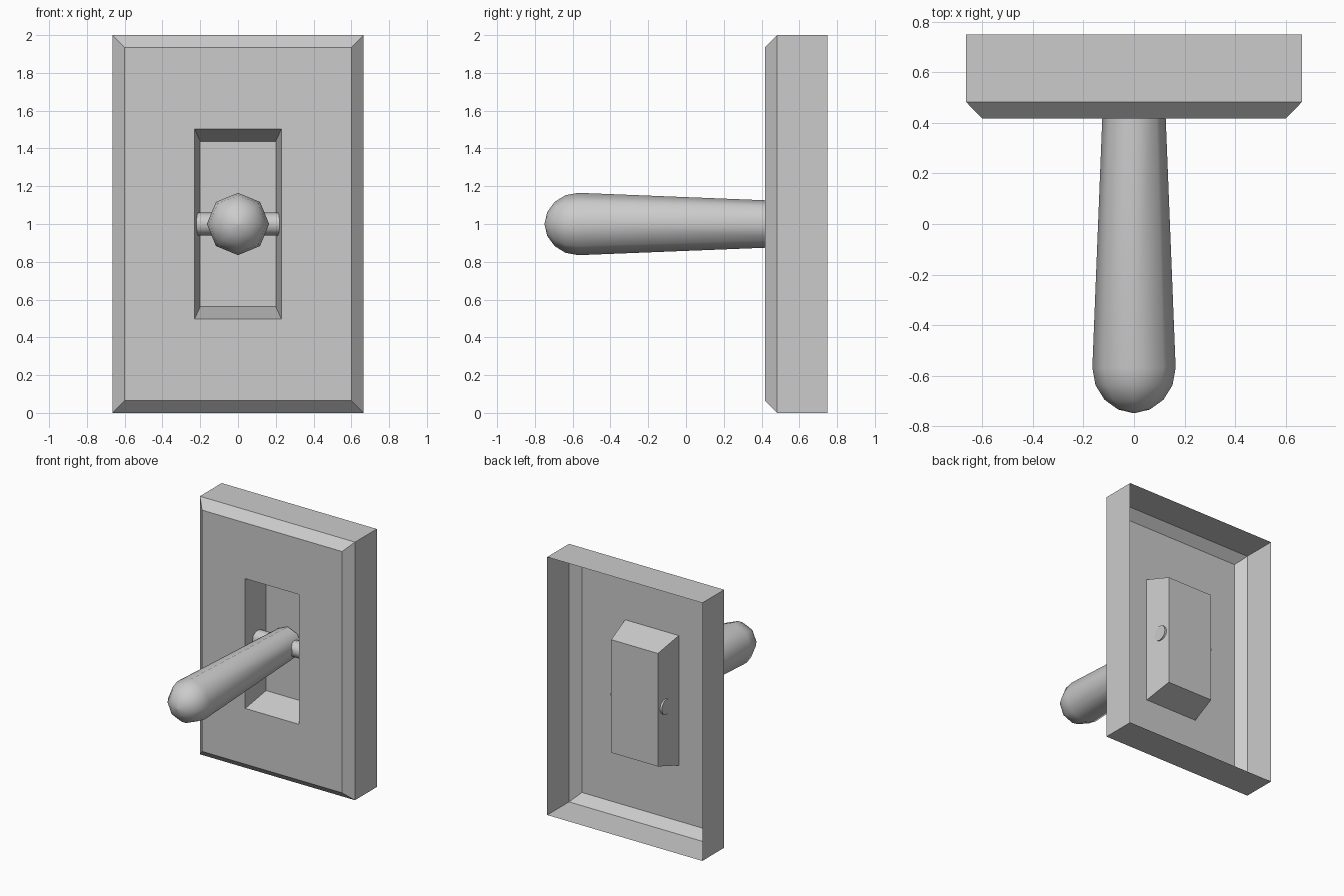
import bpy, bmesh
from math import sin, cos, pi

if "Cube" in bpy.data.objects:
    bpy.data.objects.remove(bpy.data.objects["Cube"])


def loft(name, rings, cap_start=False, cap_end=False, smooth=False):
    """Skin a list of equal-sized point rings into one surface."""
    bm = bmesh.new()
    vs = [[bm.verts.new(p) for p in r] for r in rings]
    n = len(rings[0])
    for a, b in zip(vs, vs[1:]):
        for i in range(n):
            j = (i + 1) % n
            bm.faces.new((a[i], a[j], b[j], b[i]))
    if cap_start:
        bm.faces.new(vs[0][::-1])
    if cap_end:
        bm.faces.new(vs[-1])
    mesh = bpy.data.meshes.new(name)
    bm.to_mesh(mesh)
    bm.free()
    obj = bpy.data.objects.new(name, mesh)
    bpy.context.collection.objects.link(obj)
    if smooth:
        bpy.ops.object.select_all(action='DESELECT')
        obj.select_set(True)
        bpy.context.view_layer.objects.active = obj
        bpy.ops.object.shade_smooth_by_angle(angle=pi / 3)
    return obj


def rect(hx, hz, y):
    return [(-hx, y, 1 - hz), (hx, y, 1 - hz), (hx, y, 1 + hz), (-hx, y, 1 + hz)]


def ring_y(r, y, n=8):
    return [(r * cos(2 * pi * i / n), y, 1 + r * sin(2 * pi * i / n)) for i in range(n)]


def ring_x(r, x, y, n=12):
    return [(x, y + r * cos(2 * pi * i / n), 1 + r * sin(2 * pi * i / n)) for i in range(n)]


# wall plate: open-backed shell with bevelled front and tapered recess
loft("wall_plate", [
    rect(0.665, 1.0, 0.75),
    rect(0.665, 1.0, 0.483),
    rect(0.60, 0.935, 0.417),
    rect(0.23, 0.503, 0.417),
    rect(0.20, 0.438, 0.63),
], cap_end=True)

# lever: tapered eight-sided shaft with a domed tip
R, C = 0.165, -0.57
dome = [ring_y(R * cos(a), C - 0.178 * sin(a)) for a in (k * pi / 8 for k in range(4))]
dome.append(ring_y(0.004, -0.749))
loft("lever", [ring_y(0.118, 0.61)] + dome, True, True, smooth=True)

# pivot pin: passes through both recess walls
loft("pivot_pin", [ring_x(0.06, -0.22, 0.55), ring_x(0.06, 0.22, 0.55)],
     True, True, smooth=True)
